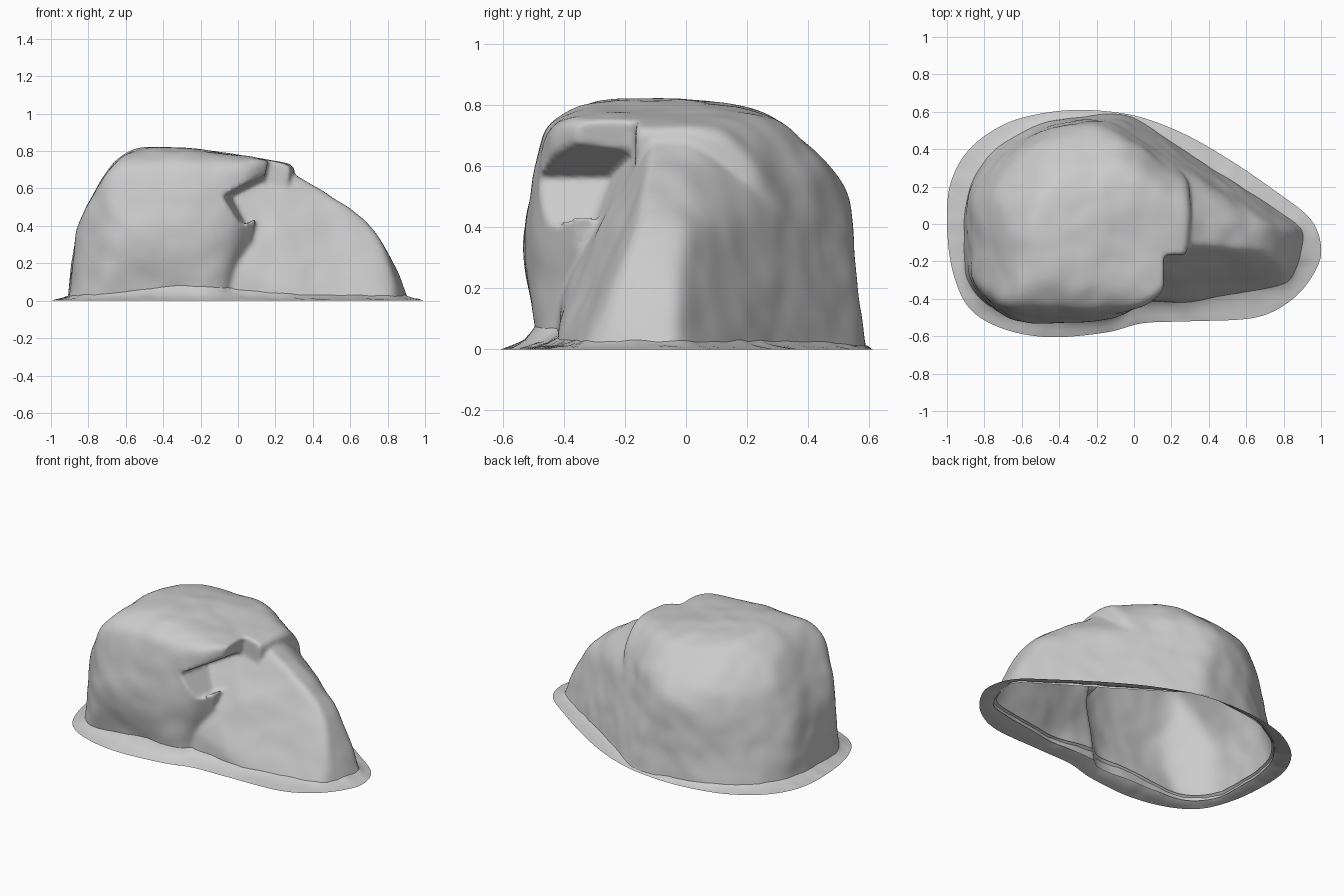
import bpy, bmesh, math
from mathutils import Vector, noise
from mathutils.bvhtree import BVHTree

if "Cube" in bpy.data.objects:
    bpy.data.objects.remove(bpy.data.objects["Cube"])


def direction(az, el):
    a, e = math.radians(az), math.radians(el)
    return Vector((math.cos(e) * math.cos(a), math.cos(e) * math.sin(a), math.sin(e)))


def faceted_stone(name, centre, planes, sharp=26):
    """Closed stone: softly blended planes (azimuth, elevation, distance)."""
    c = Vector(centre)
    facets = [(direction(a, e), d * 1.015) for a, e, d in planes]
    bm = bmesh.new()
    bmesh.ops.create_icosphere(bm, subdivisions=6, radius=1)
    for v in bm.verts:
        u = v.co.normalized()
        s = sum(max(0, n.dot(u) / d) ** sharp for n, d in facets)
        p = c + u * s ** (-1 / sharp)
        v.co = p + u * (0.014 * noise.noise(p * 3.5) + 0.007 * noise.noise(p * 9))
    me = bpy.data.meshes.new(name)
    bm.to_mesh(me)
    bm.free()
    ob = bpy.data.objects.new(name, me)
    bpy.context.collection.objects.link(ob)
    return ob


def box_cutter(name, loc, size, rot):
    bpy.ops.mesh.primitive_cube_add(size=1, location=loc, rotation=[math.radians(a) for a in rot])
    ob = bpy.context.object
    ob.name, ob.scale, ob.hide_render = name, size, True
    return ob


def boolean(ob, other, op):
    m = ob.modifiers.new(op, 'BOOLEAN')
    m.operation, m.object, m.solver = op, other, 'EXACT'


# Main boulder at the left and back
rock = faceted_stone("boulder", (-0.25, 0, 0.3), [
    (0, 90, .52), (0, 80, .508), (-90, 60, .59), (90, 75, .525),
    (-92, 15, .54), (-90, -12, .515), (-70, 0, .511), (-135, 5, .65),
    (180, 5, .622), (180, 30, .58), (180, 55, .595), (160, 8, .615),
    (140, 13, .555), (140, 45, .555), (115, 8, .54), (95, 5, .54), (95, 45, .53),
    (57, 12, .533), (57, 40, .565), (0, -5, .51), (-36, -10, .45), (0, -90, .42)])

# Lower slab leaning against it at the right
slab = faceted_stone("slab", (0.2, -0.02, 0.25), [
    (-78, 25, .284), (-88, 0, .39), (-10, 15, .61), (-40, 10, .62),
    (57, 12, .325), (50, 42, .355), (5, 58, .413), (0, 33, .507), (120, 0, .5),
    (180, 0, .31), (180, 60, .39), (0, -90, .37)])

# Broken notch under the front corner, and the cliff beside it
notch = box_cutter("notch_cutter", (.12, -.42, .565), (.33, .48, .18), (0, -30, -12))
cliff = box_cutter("cliff_cutter", (.335, -.365, .6), (.4, .4, .7), (0, 12, 0))

# Fuse the stones into one weathered skin
boolean(rock, notch, 'DIFFERENCE')
boolean(rock, cliff, 'DIFFERENCE')
boolean(rock, slab, 'UNION')
r = rock.modifiers.new("skin", 'REMESH')
r.mode, r.voxel_size = 'VOXEL', 0.013
s = rock.modifiers.new("soften", 'SMOOTH')
s.factor, s.iterations = 0.5, 3
bpy.context.view_layer.update()
me = bpy.data.meshes.new_from_object(rock.evaluated_get(bpy.context.evaluated_depsgraph_get()))
rock.modifiers.clear()
rock.data = me
rock.name = "rock"
for ob in (slab, notch, cliff):
    bpy.data.objects.remove(ob)

# Open the underside and drop any wall hidden inside
bm = bmesh.new()
bm.from_mesh(me)
bmesh.ops.bisect_plane(bm, geom=bm.verts[:] + bm.edges[:] + bm.faces[:],
                       plane_co=(0, 0, 0.012), plane_no=(0, 0, 1), clear_inner=True)
tree = BVHTree.FromBMesh(bm)
views = [direction(a, e) for e in (4, 35, 65) for a in range(0, 360, 30)]


def exposed(f):
    c = f.calc_center_median()
    for v in views:
        side = f.normal.dot(v)
        if abs(side) > 0.05:
            if tree.ray_cast(c + f.normal * math.copysign(0.003, side), v)[0] is None:
                return True
    return False


bm.normal_update()
hidden = [f for f in bm.faces if not exposed(f)]
bmesh.ops.delete(bm, geom=hidden, context='FACES')
tree = BVHTree.FromBMesh(bm)
bm.to_mesh(me)
bm.free()
me.shade_smooth()

# Ground skirt: flat outer rim climbing to the foot of the rock
rim = [(1, -.12), (.97, -.25), (.85, -.4), (.65, -.5), (.3, -.52), (.05, -.53), (-.15, -.58),
       (-.45, -.605), (-.7, -.56), (-.88, -.45), (-.97, -.25), (-1, 0), (-.98, .22), (-.88, .4),
       (-.7, .53), (-.5, .59), (-.27, .61), (0, .58), (.25, .49), (.5, .35), (.75, .18), (.94, .03)]
pts = [Vector((x, y, 0)) for x, y in rim]
outline, n, steps = [], len(pts), 8
for i in range(n):
    a, b, c, d = (pts[(i + k) % n] for k in (-1, 0, 1, 2))
    for j in range(steps):
        t = j / steps
        outline.append(0.5 * (2 * b + (c - a) * t + (2 * a - 5 * b + 4 * c - d) * t * t
                              + (3 * b - a - 3 * c + d) * t ** 3))

bm = bmesh.new()
rows = []
for p in outline:
    mound = 0.035 + 0.06 * math.exp(-((p.x + 0.25) / 0.4) ** 2) * (p.y < -0.3)
    aim = Vector((max(-0.45, min(0.55, p.x * 0.75)), -0.05, 0))
    start = p + Vector((0, 0, mound))
    hit = tree.ray_cast(start, (aim - p).normalized())[0]
    foot = (hit if hit else start.lerp(aim, 0.2)) + (aim - p).normalized() * 0.012
    row = []
    for t, h in ((0, 0), (.3, .12), (.6, .3), (.85, .65), (1, 1)):
        q = p.lerp(foot, t)
        bump = 0.012 * abs(noise.noise(q * 9)) if 0 < t < 1 else 0
        row.append(bm.verts.new((q.x, q.y, mound * h + bump)))
    rows.append(row)
for i, row in enumerate(rows):
    nxt = rows[(i + 1) % len(rows)]
    for k in range(4):
        bm.faces.new((row[k], row[k + 1], nxt[k + 1], nxt[k]))
bmesh.ops.recalc_face_normals(bm, faces=bm.faces[:])
if sum(f.normal.z for f in bm.faces) < 0:
    bmesh.ops.reverse_faces(bm, faces=bm.faces[:])
sk = bpy.data.meshes.new("ground_skirt")
bm.to_mesh(sk)
bm.free()
sk.shade_smooth()
bpy.context.collection.objects.link(bpy.data.objects.new("ground_skirt", sk))
